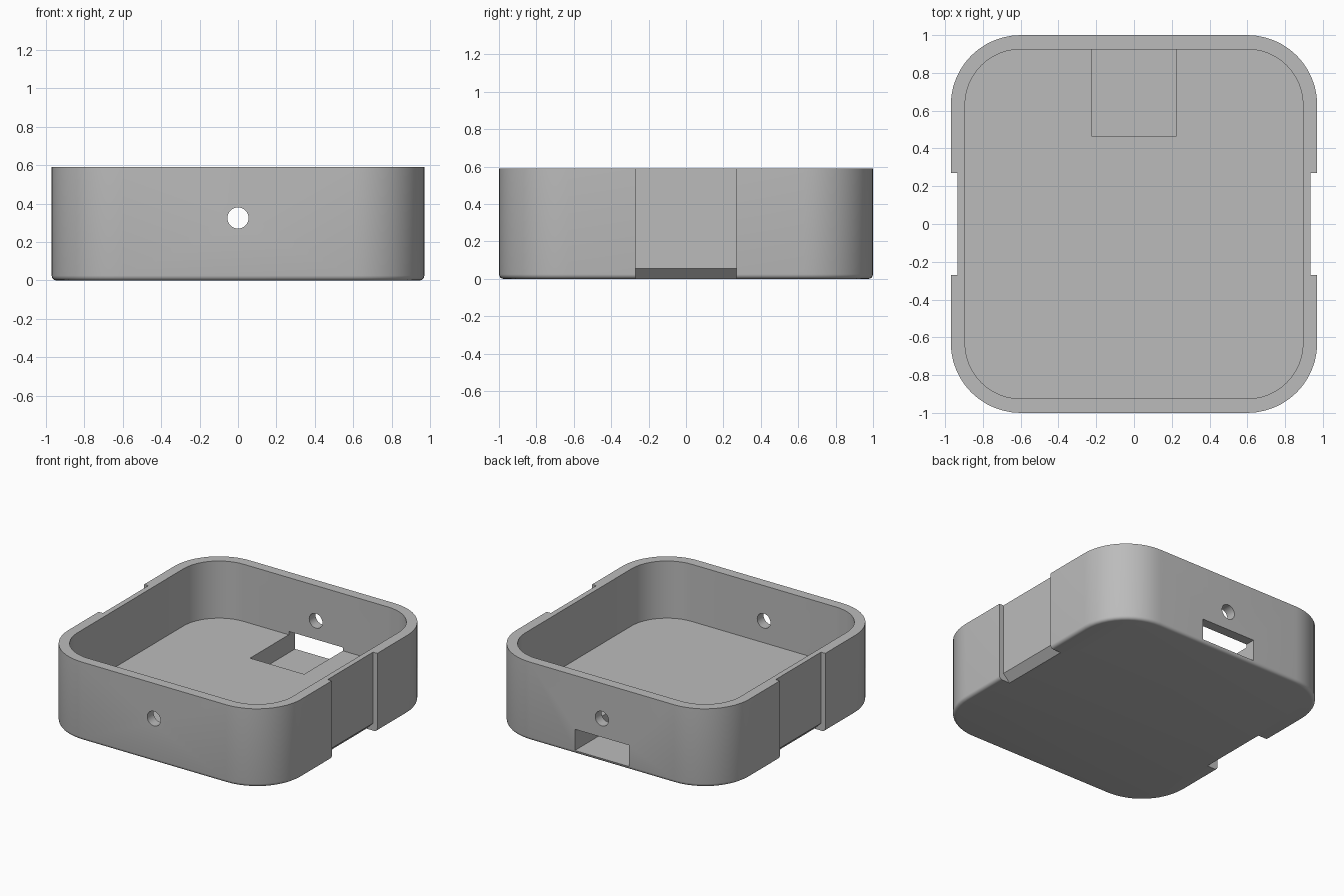
import bpy, bmesh, math
from mathutils import Matrix

cube = bpy.data.objects.get("Cube")
if cube:
    bpy.data.objects.remove(cube, do_unlink=True)

HALF_X, HALF_Y, HEIGHT = 0.97, 1.0, 0.59
WALL, FLOOR, RADIUS, FILLET = 0.075, 0.16, 0.37, 0.025
SEGMENTS = 12

grey = bpy.data.materials.new("Light grey")
grey.use_nodes = True
colour = (0.5, 0.5, 0.5, 1)
grey.diffuse_color = colour
grey.node_tree.nodes["Principled BSDF"].inputs["Base Color"].default_value = colour


def finish(name, bm):
    bmesh.ops.recalc_face_normals(bm, faces=bm.faces)
    mesh = bpy.data.meshes.new(name)
    bm.to_mesh(mesh)
    bm.free()
    obj = bpy.data.objects.new(name, mesh)
    obj.data.materials.append(grey)
    bpy.context.collection.objects.link(obj)
    return obj


def rounded_ring(bm, inset, z):
    """Rounded rectangle of vertices, inset from the outer wall."""
    r = RADIUS - inset
    cx, cy = HALF_X - RADIUS, HALF_Y - RADIUS
    ring = []
    for corner, (sx, sy) in enumerate([(1, 1), (-1, 1), (-1, -1), (1, -1)]):
        for i in range(SEGMENTS + 1):
            a = math.pi / 2 * (corner + i / SEGMENTS)
            ring.append(bm.verts.new((sx * cx + r * math.cos(a),
                                      sy * cy + r * math.sin(a), z)))
    return ring


def box_cutter(x, y0, y1, z0, z1):
    bm = bmesh.new()
    bmesh.ops.create_cube(bm, size=1, matrix=Matrix.Translation((0, (y0 + y1) / 2, (z0 + z1) / 2))
                          @ Matrix.Diagonal((2 * x, y1 - y0, z1 - z0, 1)))
    return finish("slot_cutter", bm)


def hole_cutter(radius, z):
    bm = bmesh.new()
    bmesh.ops.create_cone(bm, cap_ends=True, segments=32, radius1=radius, radius2=radius, depth=3,
                          matrix=Matrix.Translation((0, 0, z)) @ Matrix.Rotation(math.pi / 2, 4, "X"))
    return finish("hole_cutter", bm)


def recess_cutter(side):
    """Shallow side recess whose lower end is undercut at a slant."""
    profile = [(0.825, -0.055), (0.935, 0.055), (0.935, 0.7), (1.1, 0.7), (1.1, -0.055)]
    bm = bmesh.new()
    face = bm.faces.new([bm.verts.new((side * x, -0.27, z)) for x, z in profile])
    out = bmesh.ops.extrude_face_region(bm, geom=[face])
    bmesh.ops.translate(bm, vec=(0, 0.54, 0),
                        verts=[v for v in out["geom"] if isinstance(v, bmesh.types.BMVert)])
    return finish("recess_cutter", bm)


# Open tray: bottom fillet, outer wall, rim, inner wall and floor
bm = bmesh.new()
steps = [math.pi / 2 * i / 4 for i in range(5)]
levels = [(FILLET * (1 - math.sin(a)), FILLET * (1 - math.cos(a))) for a in steps]
levels += [(0, HEIGHT), (WALL, HEIGHT), (WALL, FLOOR)]
rings = [rounded_ring(bm, inset, z) for inset, z in levels]
for low, high in zip(rings, rings[1:]):
    for i in range(len(low)):
        j = (i + 1) % len(low)
        bm.faces.new((low[i], low[j], high[j], high[i]))
bm.faces.new(rings[0])
bm.faces.new(rings[-1])
tray = finish("case_tray", bm)

# Rear slot and floor pocket, round holes front and back, side recesses
cutters = [box_cutter(0.225, 0.465, 1.2, 0.025, 0.185), hole_cutter(0.055, 0.325),
           recess_cutter(1), recess_cutter(-1)]
bpy.context.view_layer.objects.active = tray
for cutter in cutters:
    cutter.hide_render = True
    mod = tray.modifiers.new("Cut", "BOOLEAN")
    mod.operation = "DIFFERENCE"
    mod.solver = "EXACT"
    mod.object = cutter
    bpy.ops.object.modifier_apply(modifier=mod.name)
    bpy.data.objects.remove(cutter, do_unlink=True)

# Smooth corners with crisp edges
bpy.ops.object.select_all(action="DESELECT")
tray.select_set(True)
bpy.ops.object.shade_smooth_by_angle(angle=math.radians(30))
